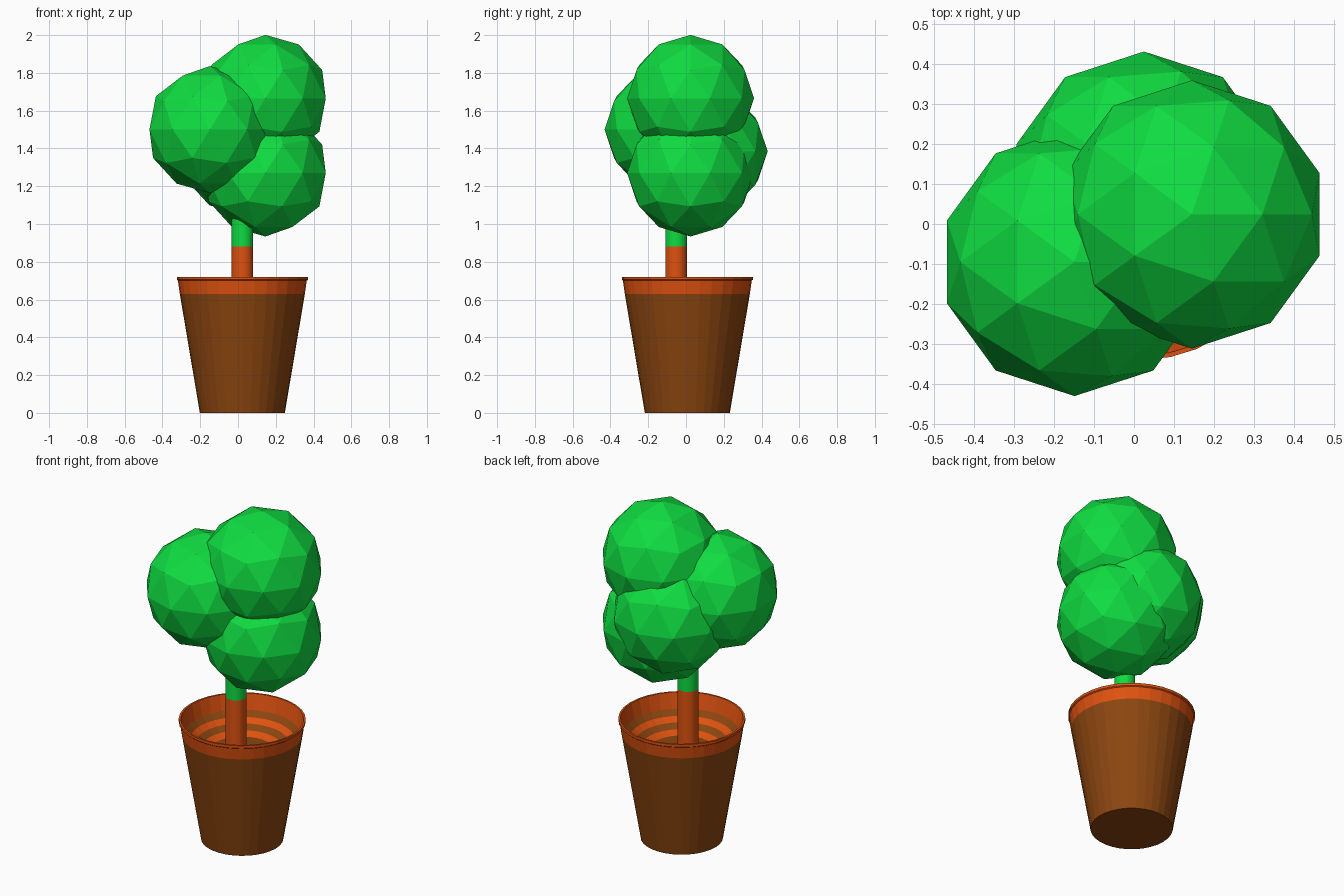
import bpy, bmesh, math
from mathutils import Matrix, Vector

if "Cube" in bpy.data.objects:
    bpy.data.objects.remove(bpy.data.objects["Cube"])


def material(name, rgb):
    m = bpy.data.materials.new(name)
    m.diffuse_color = (*rgb, 1)
    m.use_nodes = True
    m.node_tree.nodes["Principled BSDF"].inputs["Base Color"].default_value = m.diffuse_color
    return m


GREEN = material("leaf green", (0.005, 0.72, 0.053))
ORANGE = material("terracotta orange", (0.74, 0.084, 0.005))
BROWN = material("pot brown", (0.262, 0.061, 0.005))


def finish(name, bm, mats, location):
    mesh = bpy.data.meshes.new(name)
    bm.to_mesh(mesh)
    bm.free()
    for m in mats:
        mesh.materials.append(m)
    ob = bpy.data.objects.new(name, mesh)
    ob.location = location
    bpy.context.collection.objects.link(ob)
    return ob


def lathe(name, profile, bands, mats, location, sides=32):
    """Spin (radius, z) points; bands gives a material index per segment."""
    bm = bmesh.new()
    rings = []
    for r, z in profile:
        if r == 0:
            rings.append([bm.verts.new((0, 0, z))] * sides)
        else:
            rings.append([bm.verts.new((r * math.cos(2 * math.pi * i / sides),
                                        r * math.sin(2 * math.pi * i / sides), z))
                          for i in range(sides)])
    for a, b, mat in zip(rings, rings[1:], bands):
        for i in range(sides):
            j = (i + 1) % sides
            corners = list(dict.fromkeys((a[i], a[j], b[j], b[i])))
            bm.faces.new(corners).material_index = mat
    bmesh.ops.recalc_face_normals(bm, faces=bm.faces)
    return finish(name, bm, mats, location)


# Flower pot: brown body, orange lip, terraced inside
lathe("flower_pot",
      [(0, 0), (0.225, 0), (0.331, 0.63), (0.341, 0.70), (0.347, 0.705), (0.347, 0.72),
       (0.336, 0.72), (0.315, 0.63), (0.285, 0.60), (0.255, 0.575), (0.22, 0.55),
       (0.18, 0.53), (0, 0.53)],
      [0, 0, 1, 1, 1, 1, 1, 0, 1, 0, 1, 0],
      [BROWN, ORANGE], (0.023, 0.007, 0))

# Trunk: orange below, green above
lathe("trunk",
      [(0, 0.5), (0.057, 0.5), (0.057, 0.88), (0.057, 1.2), (0, 1.2)],
      [0, 0, 1, 1], [ORANGE, GREEN], (0.023, -0.052, 0))

# Four faceted leaf balls
for name, centre in (("top", (0.145, 0.024, 1.665)),
                     ("lower", (0.145, 0.024, 1.27)),
                     ("left", (-0.149, -0.095, 1.50)),
                     ("back", (0.025, 0.096, 1.385))):
    bm = bmesh.new()
    bmesh.ops.create_icosphere(bm, subdivisions=2, radius=0.336)
    finish(name + "_leaf_ball", bm, [GREEN], centre)
